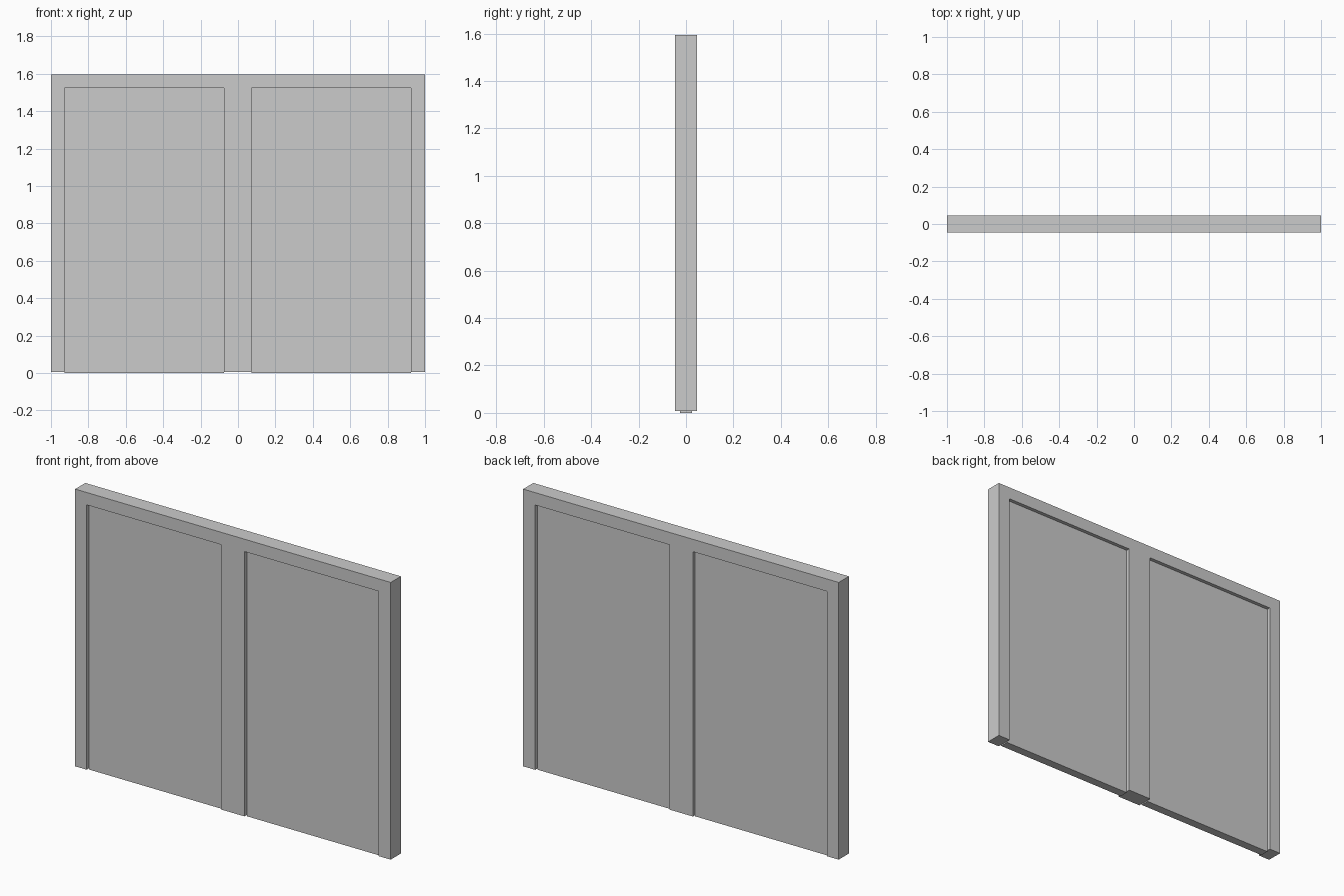
import bpy

if "Cube" in bpy.data.objects:
    bpy.data.objects.remove(bpy.data.objects["Cube"])

TOP = 1.595      # overall height
FOOT = 0.007     # frame starts slightly above the panel's lower edge
HALF = 0.046     # half depth of the frame
PANEL = 0.025    # half depth of the recessed panel
BAR = 0.073      # frame width


def box(name, x0, x1, half_depth, z0, z1):
    bpy.ops.mesh.primitive_cube_add(size=1, location=((x0 + x1) / 2, 0, (z0 + z1) / 2))
    ob = bpy.context.object
    ob.name = name
    ob.scale = (x1 - x0, half_depth * 2, z1 - z0)
    bpy.ops.object.transform_apply(location=False, rotation=False, scale=True)
    return ob


# Two identical framed sections side by side
for side, x in (("left", -1.0), ("right", 0.0)):
    # Upright posts
    box(side + "_section_post_a", x, x + BAR, HALF, FOOT, TOP)
    box(side + "_section_post_b", x + 1 - BAR - 0.003, x + 1, HALF, FOOT, TOP)
    # Top rail between the posts
    box(side + "_section_top_rail", x + BAR, x + 1 - BAR - 0.003, HALF, TOP - 0.071, TOP)
    # Recessed panel reaching the ground
    box(side + "_section_panel", x + BAR, x + 1 - BAR - 0.003, PANEL, 0, TOP - 0.071)
